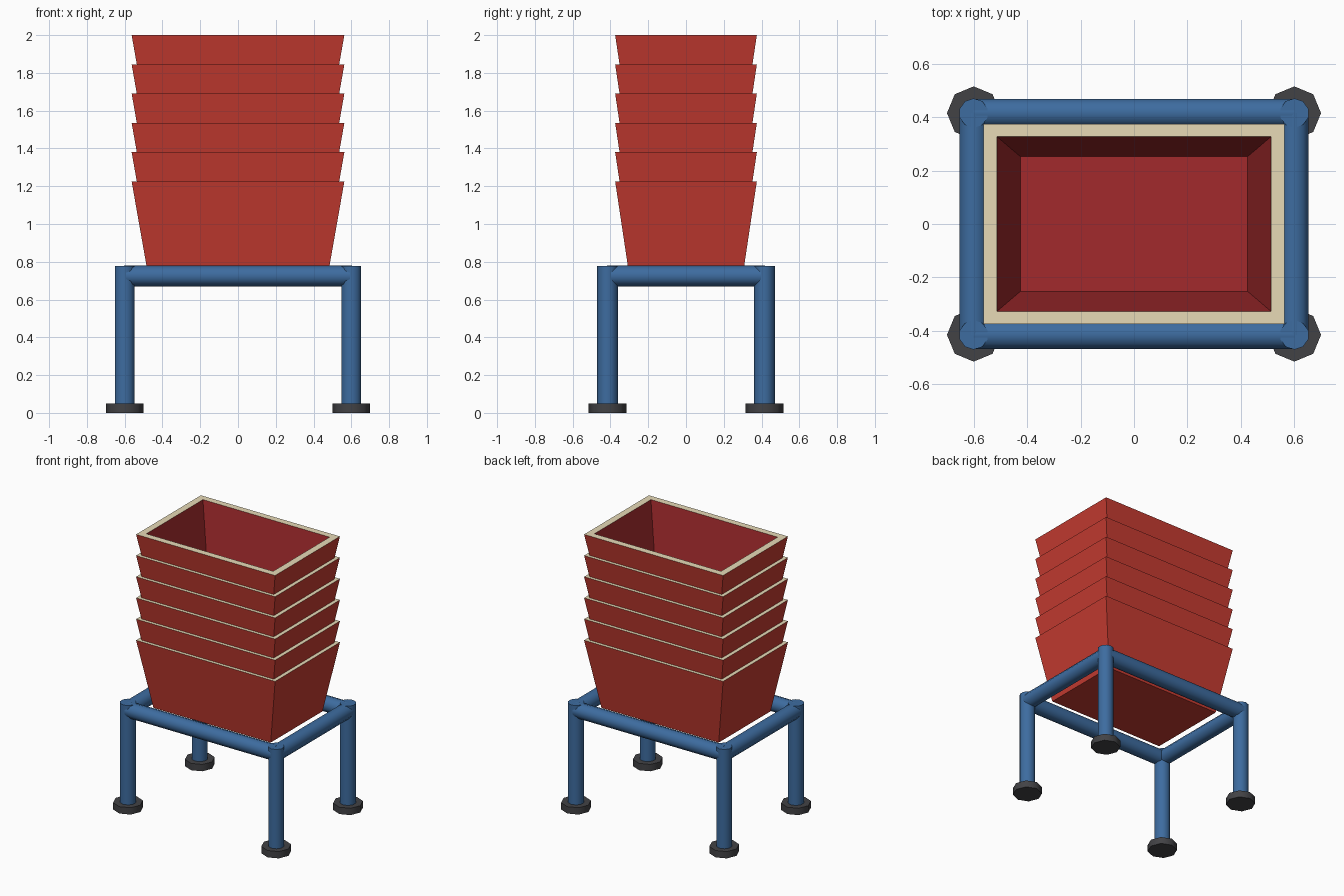
import bpy, bmesh
from mathutils import Vector

cube = bpy.data.objects.get("Cube")
if cube:
    bpy.data.objects.remove(cube)


def material(name, rgb):
    m = bpy.data.materials.new(name)
    m.use_nodes = True
    m.diffuse_color = (*rgb, 1)
    m.node_tree.nodes["Principled BSDF"].inputs["Base Color"].default_value = (*rgb, 1)
    return m


RED = material("basket red", (0.56, 0.043, 0.030))
INNER = material("basket inner red", (0.36, 0.023, 0.025))
CREAM = material("rim cream", (0.80, 0.70, 0.47))
BLUE = material("frame blue", (0.047, 0.15, 0.35))
DARK = material("foot rubber", (0.055, 0.055, 0.06))


def add_object(name, bm, *mats):
    mesh = bpy.data.meshes.new(name)
    bm.to_mesh(mesh)
    bm.free()
    obj = bpy.data.objects.new(name, mesh)
    for m in mats:
        mesh.materials.append(m)
    bpy.context.collection.objects.link(obj)
    return obj


def rod(name, start, end, radius, sides, mat):
    """Smooth-sided cylinder with flat caps between two points."""
    a, b = Vector(start), Vector(end)
    bm = bmesh.new()
    bmesh.ops.create_cone(bm, cap_ends=True, segments=sides, radius1=radius,
                          radius2=radius, depth=(b - a).length)
    turn = (b - a).to_track_quat("Z", "Y").to_matrix().to_4x4()
    bmesh.ops.transform(bm, matrix=turn, verts=bm.verts)
    bmesh.ops.translate(bm, vec=(a + b) / 2, verts=bm.verts)
    for f in bm.faces:
        f.smooth = len(f.verts) == 4
    for e in bm.edges:
        e.smooth = all(f.smooth for f in e.link_faces)
    return add_object(name, bm, mat)


def basket(name, top):
    """Open tapered box: outer wall, cream rim, inner wall and floor."""
    sections = [(0.475, 0.30, top - 0.50), (0.563, 0.375, top),
                (0.513, 0.327, top), (0.425, 0.252, top - 0.45)]
    bm = bmesh.new()
    loops = [[bm.verts.new((sx * x, sy * y, z))
              for sx, sy in ((-1, -1), (1, -1), (1, 1), (-1, 1))]
             for x, y, z in sections]
    for step, (low, high) in enumerate(zip(loops, loops[1:])):
        for i in range(4):
            j = (i + 1) % 4
            f = bm.faces.new((low[i], low[j], high[j], high[i]))
            f.material_index = step
    bm.faces.new(loops[0][::-1])
    bm.faces.new(loops[-1]).material_index = 2
    return add_object(name, bm, RED, CREAM, INNER)


# Stand: legs, feet and top rails
LX, LY, RAIL_Z, R = 0.6, 0.415, 0.725, 0.055
for sx, side in ((-1, "right"), (1, "left")):
    for sy, end in ((-1, "front"), (1, "back")):
        x, y = sx * LX, sy * LY
        rod(f"{end}_{side}_leg", (x, y, 0.03), (x, y, 0.777), R, 10, BLUE)
        rod(f"{end}_{side}_foot", (x, y, 0), (x, y, 0.05), 0.1, 8, DARK)
    rod(f"{side}_rail", (sx * LX, -LY, RAIL_Z), (sx * LX, LY, RAIL_Z), R, 10, BLUE)
for sy, end in ((-1, "front"), (1, "back")):
    rod(f"{end}_rail", (-LX, sy * LY, RAIL_Z), (LX, sy * LY, RAIL_Z), R, 10, BLUE)

# Six nested baskets
for i in range(6):
    basket(f"basket_{i + 1}", 1.225 + i * 0.155)
